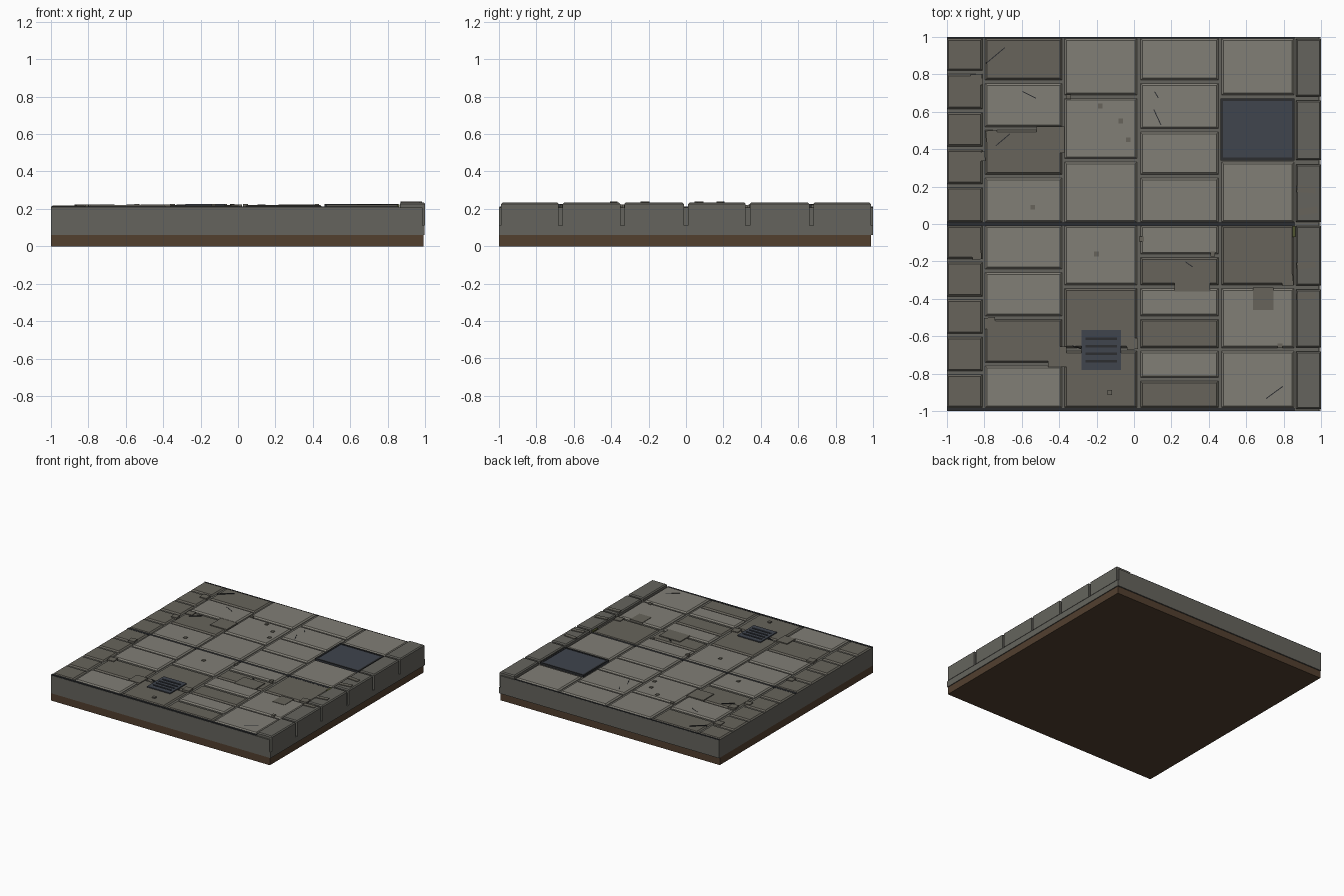
import bpy, bmesh
from math import radians
from mathutils import Matrix, Vector

if "Cube" in bpy.data.objects:
    bpy.data.objects.remove(bpy.data.objects["Cube"])


def material(name, r, g, b):
    m = bpy.data.materials.new(name)
    m.diffuse_color = (r, g, b, 1)
    m.use_nodes = True
    m.node_tree.nodes["Principled BSDF"].inputs["Base Color"].default_value = m.diffuse_color
    return m


EARTH = material("earth", 0.085, 0.05, 0.028)
CONCRETE = material("concrete", 0.13, 0.127, 0.11)
STONE = material("stone", 0.22, 0.21, 0.18)
WORN = material("worn_stone", 0.135, 0.127, 0.105)
METAL = material("metal", 0.05, 0.058, 0.075)
DARK = material("dark_joint", 0.025, 0.027, 0.03)
MOSS = material("moss", 0.08, 0.09, 0.03)


def add_box(bm, x0, x1, y0, y1, z0, z1, bevel=0.0, angle=0.0):
    """Box with optional chamfered top rim and turn about its own centre."""
    mat = (Matrix.Translation(((x0 + x1) / 2, (y0 + y1) / 2, (z0 + z1) / 2))
           @ Matrix.Rotation(radians(angle), 4, 'Z')
           @ Matrix.Diagonal((x1 - x0, y1 - y0, z1 - z0, 1)))
    verts = bmesh.ops.create_cube(bm, size=1, matrix=mat)["verts"]
    if bevel:
        edges = {e for v in verts for e in v.link_edges
                 if all(w.co.z > z1 - 1e-4 for w in e.verts)}
        bmesh.ops.bevel(bm, geom=list(edges), offset=bevel, segments=1,
                        affect='EDGES', profile=0.5)


def part(name, mat, boxes):
    bm = bmesh.new()
    for b in boxes:
        add_box(bm, *b)
    me = bpy.data.meshes.new(name)
    bm.to_mesh(me)
    bm.free()
    me.materials.append(mat)
    ob = bpy.data.objects.new(name, me)
    bpy.context.collection.objects.link(ob)
    return ob


def flat(x, y, w, d, top, angle=0):
    """Thin patch centred on x, y."""
    return (x - w / 2, x + w / 2, y - d / 2, y + d / 2, 0.195, top, 0, angle)


# Ground layers
part("earth_base", EARTH, [(-1, 0.99, -1, 0.99, 0, 0.06)])
part("concrete_bed", CONCRETE, [(-1, 0.985, -1, 1, 0.06, 0.207)])
part("curb_footing", CONCRETE, [(0.86, 0.997, -1, 1, 0.06, 0.11)])

# Paving columns: x range, joint positions along y, indices of worn slabs
columns = [
    (-1.0, -0.81, [1, .81, .605, .405, .205, 0, -.195, -.395, -.595, -.795, -.99], range(10)),
    (-0.795, -0.385, [1, .76, .51, .255, 0, -.25, -.50, -.75, -.99], (0, 2, 6)),
    (-0.37, 0.015, [1, .68, .34, 0, -.335, -.67, -.99], (4, 5)),
    (0.035, 0.45, [1, .76, .5, .255, 0, -.17, -.335, -.5, -.67, -.83, -.99], (5, 7, 9)),
    (0.468, 0.855, [1, .68, .34, 0, -.335, -.67, -.99], (1, 3)),
]
fresh, worn = [], []
for x0, x1, ys, old in columns:
    for i, (top, bottom) in enumerate(zip(ys, ys[1:])):
        is_old = i in old
        (worn if is_old else fresh).append(
            (x0, x1, bottom + 0.009, top - 0.009, 0.18,
             0.217 if is_old else 0.221, 0.010))
part("paving_slabs", STONE, fresh)
part("worn_paving_slabs", WORN, worn)

# Raised curb blocks along the right side
curb_y = [1, .67, .33, 0, -.34, -.67, -1]
part("curb_blocks", CONCRETE,
     [(0.865, 1.0, b + 0.011, a - 0.011, 0.11, 0.234, 0.008)
      for a, b in zip(curb_y, curb_y[1:])])

# Expansion joint across the middle and dark strips on front and back edges
part("expansion_joints", DARK,
     [(-1, 0.86, -0.01, 0.01, 0.18, 0.213),
      (-1, 0.86, -0.998, -0.982, 0.18, 0.213),
      (-1, 0.86, 0.992, 0.999, 0.18, 0.213)])

# Drain grate: frame, dark pit and bars
gx0, gx1, gy0, gy1 = -0.28, -0.07, -0.78, -0.565
part("drain_pit", DARK, [(gx0, gx1, gy0, gy1, 0.19, 0.219)])
part("drain_grate", METAL,
     [(gx0, gx0 + 0.02, gy0, gy1, 0.2, 0.225),
      (gx1 - 0.02, gx1, gy0, gy1, 0.2, 0.225),
      (gx0, gx1, gy0, gy0 + 0.016, 0.2, 0.225),
      (gx0, gx1, gy1 - 0.016, gy1, 0.2, 0.225)] +
     [(gx0, gx1, y - 0.0135, y + 0.0135, 0.2, 0.225)
      for y in [gy0 + 0.0275 + i * 0.04 for i in range(5)]])

# Metal access plate with a raised rim
px0, px1, py0, py1 = 0.462, 0.857, 0.34, 0.67
part("access_plate", METAL, [(px0, px1, py0, py1, 0.19, 0.222, 0.006)])
part("access_plate_rim", DARK,
     [(px0, px0 + 0.014, py0, py1, 0.2, 0.225),
      (px1 - 0.014, px1, py0, py1, 0.2, 0.225),
      (px0, px1, py0, py0 + 0.014, 0.2, 0.225),
      (px0, px1, py1 - 0.014, py1, 0.2, 0.225)])

# Repair patches
part("repair_patches", WORN,
     [flat(x, y, w, d, 0.224) for x, y, w, d in [
         (0.31, -0.295, 0.19, 0.13), (0.69, -0.40, 0.11, 0.12),
         (-0.445, 0.45, 0.15, 0.14), (-0.41, -0.71, 0.10, 0.11)]])

# Chips and small stones
chips = [(-.84, .77, .06), (-.76, .47, .06), (-.84, -.165, .05), (-.77, -.53, .06),
         (-.01, -.64, .06), (.82, -.30, .06), (-.82, .36, .05)]
pebbles = [(-.18, .63), (-.07, .55), (-.03, .45), (-.54, .09), (-.20, -.16),
           (.04, -.08), (.42, -.16), (.78, -.65), (-.13, -.90), (-.35, .68)]
part("stone_chips", WORN,
     [flat(x, y, s, s, 0.223, 5) for x, y, s in chips] +
     [flat(x, y, 0.025, 0.025, 0.226) for x, y in pebbles])

# Cracks
part("cracks", DARK,
     [flat(x, y, n, 0.005, 0.2225, a) for x, y, n, a in [
         (-.74, .90, .13, 40), (-.56, .69, .08, -27), (.12, .69, .04, -60),
         (.125, .57, .09, -65), (.75, -.90, .11, 36), (.30, -.22, .06, -35),
         (-.70, .45, .10, 40), (-.30, -.66, .06, -20)]])

# Scuffs and moss on the curb
part("curb_scuffs", WORN,
     [flat(x, y, 0.10, 0.035, 0.239, a) for x, y, a in [
         (.92, .185, -5), (.93, .07, 8), (.92, -.22, 8), (.92, -.385, 3)]])
part("moss", MOSS, [flat(0.855, -0.04, 0.015, 0.06, 0.224)])
